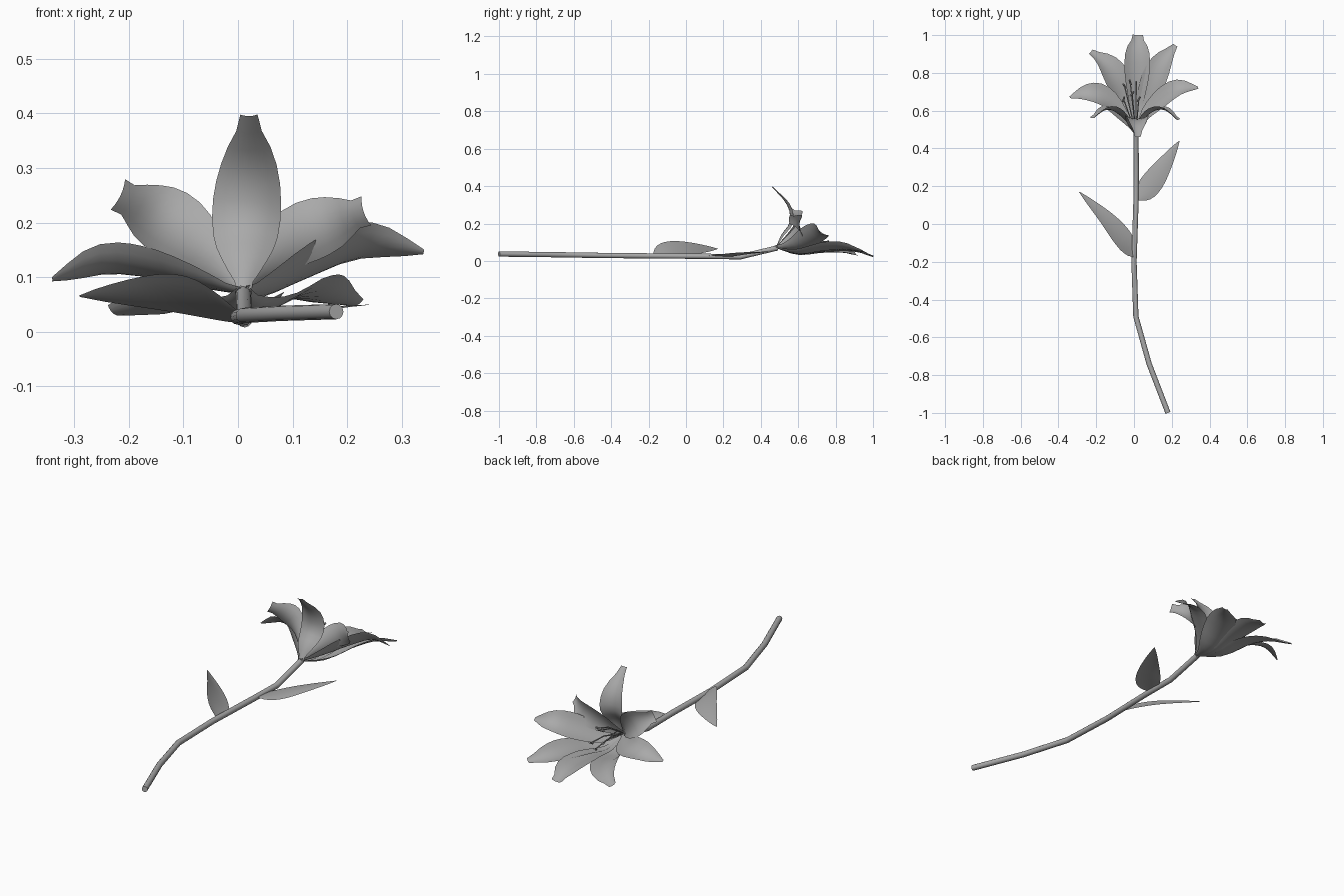
import bpy, bmesh, math
from mathutils import Vector

old = bpy.data.objects.get("Cube")
if old:
    bpy.data.objects.remove(old, do_unlink=True)

grey = bpy.data.materials.new("plain_grey")
grey.use_nodes = True
colour = (0.4, 0.4, 0.4, 1)
grey.diffuse_color = colour
grey.node_tree.nodes["Principled BSDF"].inputs["Base Color"].default_value = colour


def spline_point(points, t):
    """Smooth position along a list of points, t from 0 to 1."""
    last = len(points) - 1
    i = min(int(t * last), last - 1)
    f = t * last - i
    b, c = points[i], points[i + 1]
    a = points[i - 1] if i else b * 2 - c
    d = points[i + 2] if i + 2 <= last else c * 2 - b
    return (b * 2 + (c - a) * f + (a * 2 - b * 5 + c * 4 - d) * f ** 2
            + (b * 3 - a - c * 3 + d) * f ** 3) / 2


def blade(name, path, side, half, cup, peak, root, tip, rows=12, columns=6):
    """Thin curved sheet that follows a path, widest near the peak."""
    points = [Vector(p) for p in path]
    power = math.log(0.5) / math.log(peak)
    bm = bmesh.new()
    grid = []
    for r in range(rows + 1):
        t = r / rows
        centre = spline_point(points, t)
        step = 0.02
        tangent = (spline_point(points, min(t + step, 1))
                   - spline_point(points, max(t - step, 0))).normalized()
        across = Vector(side)
        across = (across - tangent * across.dot(tangent)).normalized()
        normal = across.cross(tangent)
        least = root + (tip - root) * t
        width = half * max(least, max(math.sin(math.pi * t ** power), 0) ** 0.8)
        row = []
        for c in range(columns + 1):
            u = 2 * c / columns - 1
            row.append(bm.verts.new(centre + across * u * width
                                    + normal * cup * width * u * u))
        grid.append(row)
    for low, high in zip(grid, grid[1:]):
        for c in range(columns):
            bm.faces.new((low[c], low[c + 1], high[c + 1], high[c]))
    mesh = bpy.data.meshes.new(name)
    bm.to_mesh(mesh)
    bm.free()
    mesh.materials.append(grey)
    mesh.shade_smooth()
    ob = bpy.data.objects.new(name, mesh)
    bpy.context.collection.objects.link(ob)


def tube(name, path, radius, sides):
    """Round rod along a path, with closed ends."""
    curve = bpy.data.curves.new(name, "CURVE")
    curve.dimensions = "3D"
    curve.bevel_depth = radius
    curve.bevel_resolution = sides
    curve.use_fill_caps = True
    spline = curve.splines.new("POLY")
    spline.points.add(len(path) - 1)
    for point, co in zip(spline.points, path):
        point.co = (*co, 1)
    curve.materials.append(grey)
    ob = bpy.data.objects.new(name, curve)
    bpy.context.collection.objects.link(ob)
    bpy.ops.object.select_all(action="DESELECT")
    ob.select_set(True)
    bpy.context.view_layer.objects.active = ob
    bpy.ops.object.convert(target="MESH")
    bpy.ops.object.shade_smooth_by_angle(angle=math.radians(50))


# Stem, bent near the cut end and rising into the flower
tube("stem", [(.18, -1, .037), (.08, -.74, .034), (.01, -.49, .03),
              (0, -.2, .027), (.01, .1, .025), (.012, .29, .022),
              (.01, .49, .07)], 0.014, 4)

# Petals: path after the shared root, sideways direction, half width, peak, tip
root = (.01, .48, .07)
petals = {
    "bottom": ([(.01, .6, .035), (.015, .75, .05), (.018, .9, .05), (.02, 1, .02)],
               (1, 0, 0), .068, .66, .4),
    "bottom_right": ([(-.04, .6, .035), (-.08, .74, .05), (-.14, .84, .05), (-.23, .91, .035)],
                     (1, 0, -.3), .07, .58, .25),
    "bottom_left": ([(.05, .6, .04), (.1, .74, .06), (.15, .85, .065), (.22, .945, .05)],
                    (1, 0, .3), .07, .58, .2),
    "right": ([(-.07, .58, .09), (-.16, .67, .11), (-.25, .69, .12), (-.34, .67, .095)],
              (.3, .8, -.5), .062, .55, .1),
    "left": ([(.07, .58, .085), (.155, .66, .125), (.24, .715, .155), (.34, .72, .145)],
             (.25, -.7, .6), .065, .55, .1),
    "upper_right": ([(-.05, .555, .135), (-.11, .6, .19), (-.16, .6, .22), (-.215, .56, .25)],
                    (-.3, 0, -.9), .062, .58, .5),
    "upper_left": ([(.05, .555, .125), (.11, .6, .175), (.17, .6, .2), (.23, .55, .22)],
                   (-.3, 0, .9), .056, .58, .5),
    "top": ([(.012, .51, .14), (.015, .555, .21), (.02, .54, .3), (.02, .46, .395)],
            (-1, 0, 0), .063, .54, .25),
}
for place, (path, side, half, peak, tip) in petals.items():
    blade("petal_" + place, [root] + path, side, half, 0.3, peak, 0.22, tip)

# Leaves
blade("leaf_right", [(0, -.17, .035), (-.06, -.08, .055), (-.15, .03, .065),
                     (-.29, .17, .065)], (-.7, -.45, .7), .066, -.1, .38, .15, .03)
blade("leaf_left", [(.02, .13, .028), (.08, .2, .035), (.15, .3, .045),
                    (.24, .44, .05)], (.8, -.6, .08), .06, -.12, .38, .15, .03)

# Stamens with small pollen heads
ends = [(-.05, .73, .13), (-.02, .75, .1), (.012, .74, .12),
        (-.055, .66, .15), (.025, .66, .16), (-.01, .69, .17)]
for i, end in enumerate(ends):
    start, tip = Vector(root), Vector(end)
    bend = start.lerp(tip, 0.6) + Vector((0, 0, .015))
    tube(f"stamen_{i}", [start, bend, tip], 0.003, 1)
    out = Vector((0.3 * (i - 2), 1, 0.6)).normalized() * .016
    tube(f"pollen_head_{i}", [tip - out, tip + out], 0.005, 1)
